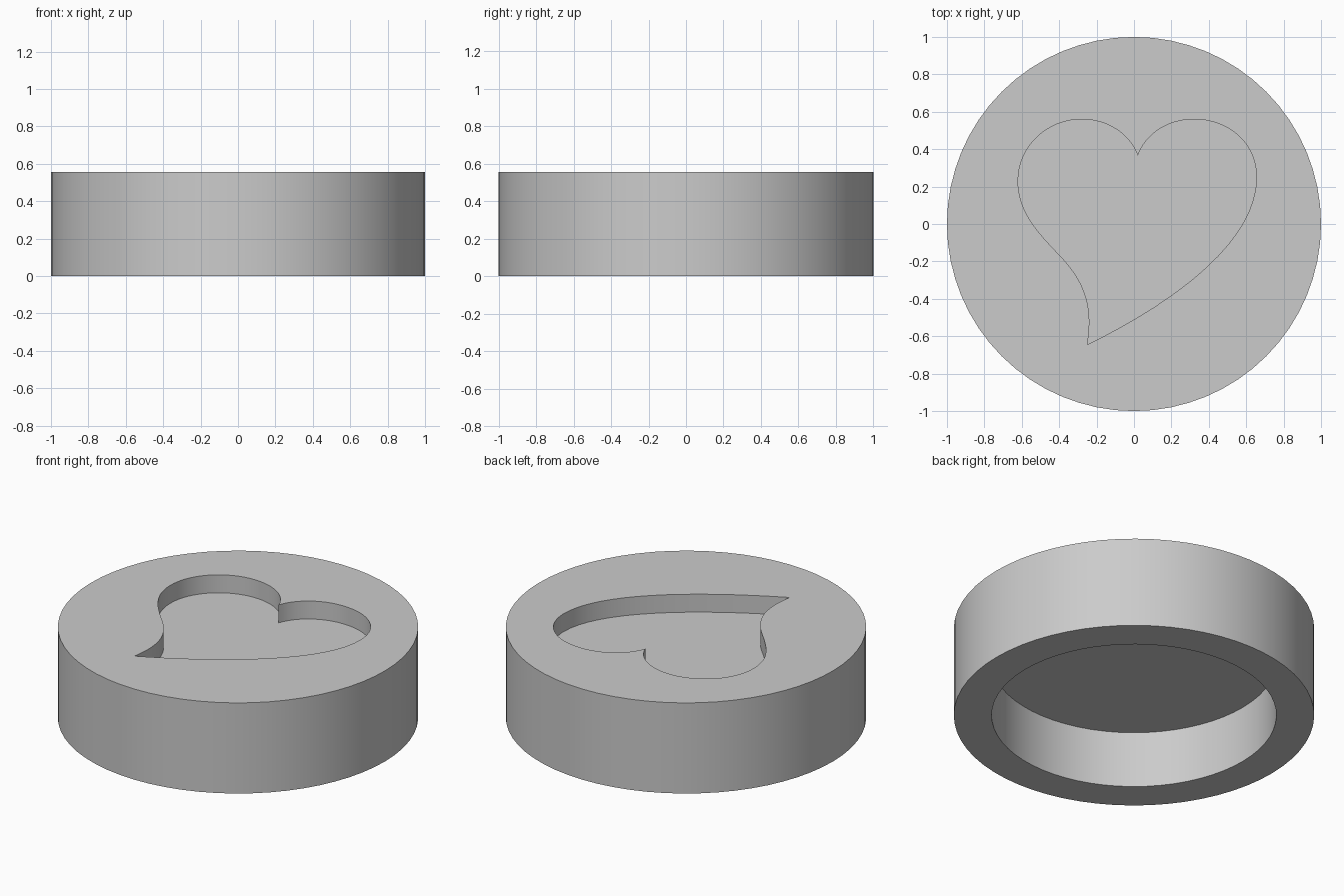
import bpy
import bmesh
import math
from mathutils import Vector
from mathutils.geometry import interpolate_bezier

HEIGHT = 0.555
HEART_FLOOR = 0.445
HOLLOW_TOP = 0.345
HOLLOW_RADIUS = 0.79

if "Cube" in bpy.data.objects:
    bpy.data.objects.remove(bpy.data.objects["Cube"], do_unlink=True)

# Single grey material
grey = bpy.data.materials.new("light grey")
grey.use_nodes = True
colour = (0.6, 0.6, 0.6, 1)
grey.diffuse_color = colour
grey.node_tree.nodes["Principled BSDF"].inputs["Base Color"].default_value = colour


def circle(radius, sides=64):
    angles = [2 * math.pi * i / sides for i in range(sides)]
    return [(radius * math.cos(a), radius * math.sin(a)) for a in angles]


def bezier_loop(knots, steps=16):
    """Closed outline from (point, handle out, handle in) triples."""
    outline = []
    for i, (start, out, into) in enumerate(knots):
        end = knots[(i + 1) % len(knots)][0]
        points = interpolate_bezier(*(Vector((*p, 0)) for p in (start, out, into, end)), steps + 1)
        outline += [(p.x, p.y) for p in points[:-1]]
    return outline


def prism(name, outline, bottom, top):
    """Solid made by extruding a flat outline upwards."""
    bm = bmesh.new()
    face = bm.faces.new([bm.verts.new((x, y, bottom)) for x, y in outline])
    extruded = bmesh.ops.extrude_face_region(bm, geom=[face], use_keep_orig=True)
    moved = [v for v in extruded["geom"] if isinstance(v, bmesh.types.BMVert)]
    bmesh.ops.translate(bm, verts=moved, vec=(0, 0, top - bottom))
    bmesh.ops.recalc_face_normals(bm, faces=bm.faces)
    mesh = bpy.data.meshes.new(name)
    bm.to_mesh(mesh)
    bm.free()
    mesh.materials.append(grey)
    obj = bpy.data.objects.new(name, mesh)
    bpy.context.collection.objects.link(obj)
    return obj


def carve(body, cutter):
    """Subtract the cutter from the body, then discard it."""
    cutter.hide_render = True
    cut = body.modifiers.new(cutter.name, "BOOLEAN")
    cut.operation = "DIFFERENCE"
    cut.solver = "EXACT"
    cut.object = cutter
    bpy.ops.object.modifier_apply(modifier=cut.name)
    bpy.data.objects.remove(cutter, do_unlink=True)


# Leaning heart outline, clockwise from the notch
heart = bezier_loop([
    ((0.02, 0.365), (0.06, 0.48), (0.18, 0.56)),
    ((0.32, 0.56), (0.51, 0.56), (0.655, 0.43)),
    ((0.655, 0.25), (0.655, -0.08), (0.25, -0.4)),
    ((-0.25, -0.645), (-0.21, -0.42), (-0.28, -0.29)),
    ((-0.4, -0.165), (-0.52, -0.04), (-0.62, 0.07)),
    ((-0.62, 0.23), (-0.62, 0.42), (-0.46, 0.56)),
    ((-0.28, 0.56), (-0.14, 0.56), (-0.02, 0.48)),
])

# Round body
body = prism("round_body", circle(1), 0, HEIGHT)
bpy.ops.object.select_all(action="DESELECT")
body.select_set(True)
bpy.context.view_layer.objects.active = body

# Heart recess in the top and round hollow underneath
carve(body, prism("heart_cutter", heart, HEART_FLOOR, HEIGHT + 0.1))
carve(body, prism("hollow_cutter", circle(HOLLOW_RADIUS), -0.1, HOLLOW_TOP))

bpy.ops.object.shade_smooth_by_angle(angle=math.radians(30))
